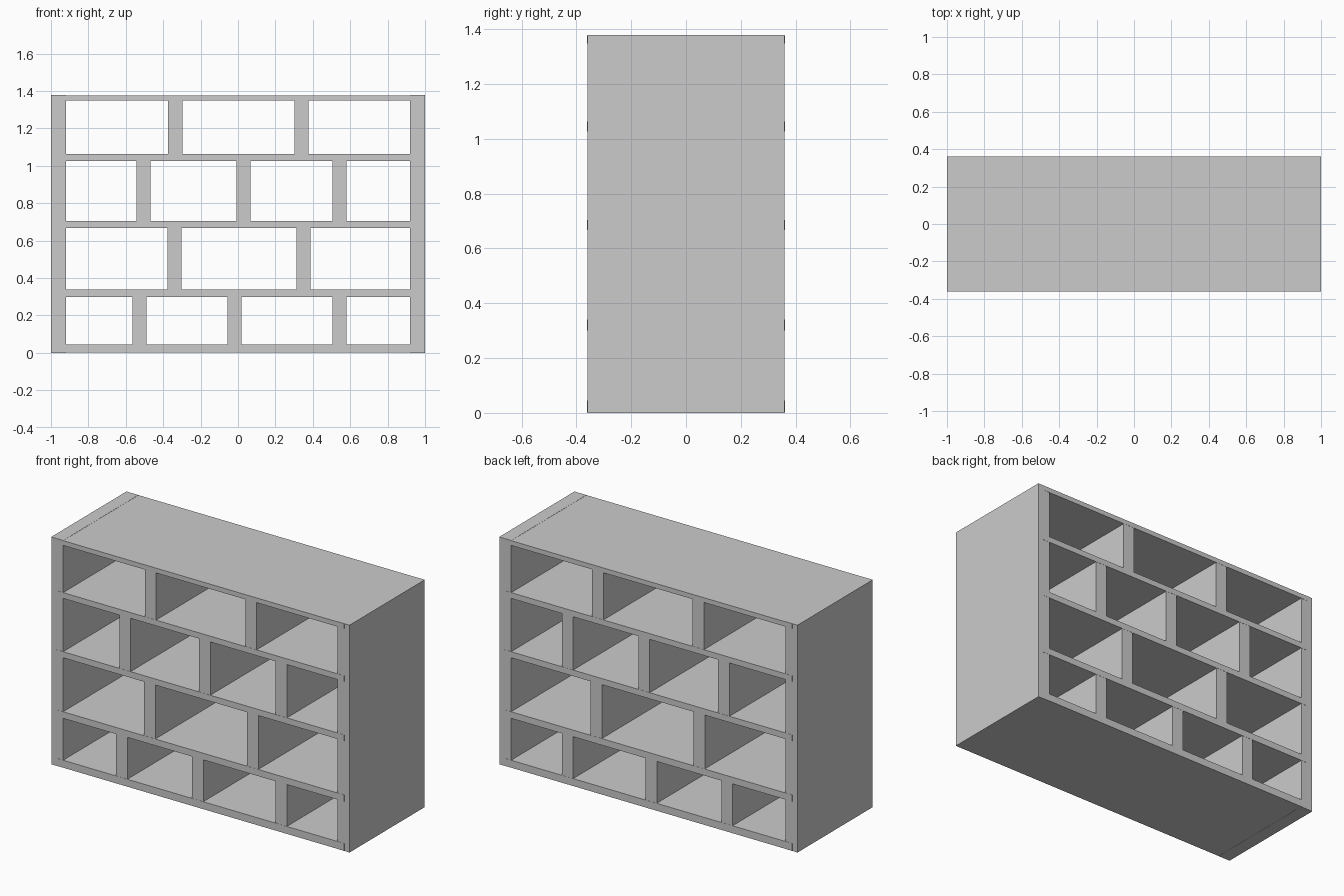
import bpy
import bmesh

if "Cube" in bpy.data.objects:
    bpy.data.objects.remove(bpy.data.objects["Cube"])

SIDE = 0.92      # inner face of the side panels
HEIGHT = 1.378
DEPTH = 0.36     # half depth


def board(name, x0, x1, z0, z1, half_depth=DEPTH):
    """Flat box board running the full depth of the unit."""
    bm = bmesh.new()
    bmesh.ops.create_cube(bm, size=1)
    bmesh.ops.scale(bm, verts=bm.verts, vec=(x1 - x0, 2 * half_depth, z1 - z0))
    mesh = bpy.data.meshes.new(name)
    bm.to_mesh(mesh)
    bm.free()
    obj = bpy.data.objects.new(name, mesh)
    obj.location = ((x0 + x1) / 2, 0, (z0 + z1) / 2)
    bpy.context.collection.objects.link(obj)
    return obj


# Side panels
board("side_panel_left", -1, -SIDE, 0, HEIGHT)
board("side_panel_right", SIDE, 1, 0, HEIGHT)

# Horizontal boards, housed into the sides and very slightly proud
levels = [(0.001, 0.046), (0.30, 0.34), (0.667, 0.704), (1.027, 1.062), (1.348, 1.377)]
names = ["bottom_board", "shelf_1", "shelf_2", "shelf_3", "top_board"]
for name, (z0, z1) in zip(names, levels):
    board(name, -0.965, 0.965, z0, z1, DEPTH + 0.001)

# Staggered dividers, listed by left edge for each row from the bottom up
DIVIDER = 0.076
rows = [
    (-0.565, -0.056, 0.504),
    (-0.378, 0.312),
    (-0.544, -0.009, 0.504),
    (-0.373, 0.301),
]
for r, edges in enumerate(rows):
    for c, x in enumerate(edges):
        board(f"divider_row{r + 1}_{c + 1}", x, x + DIVIDER, levels[r][1], levels[r + 1][0])
